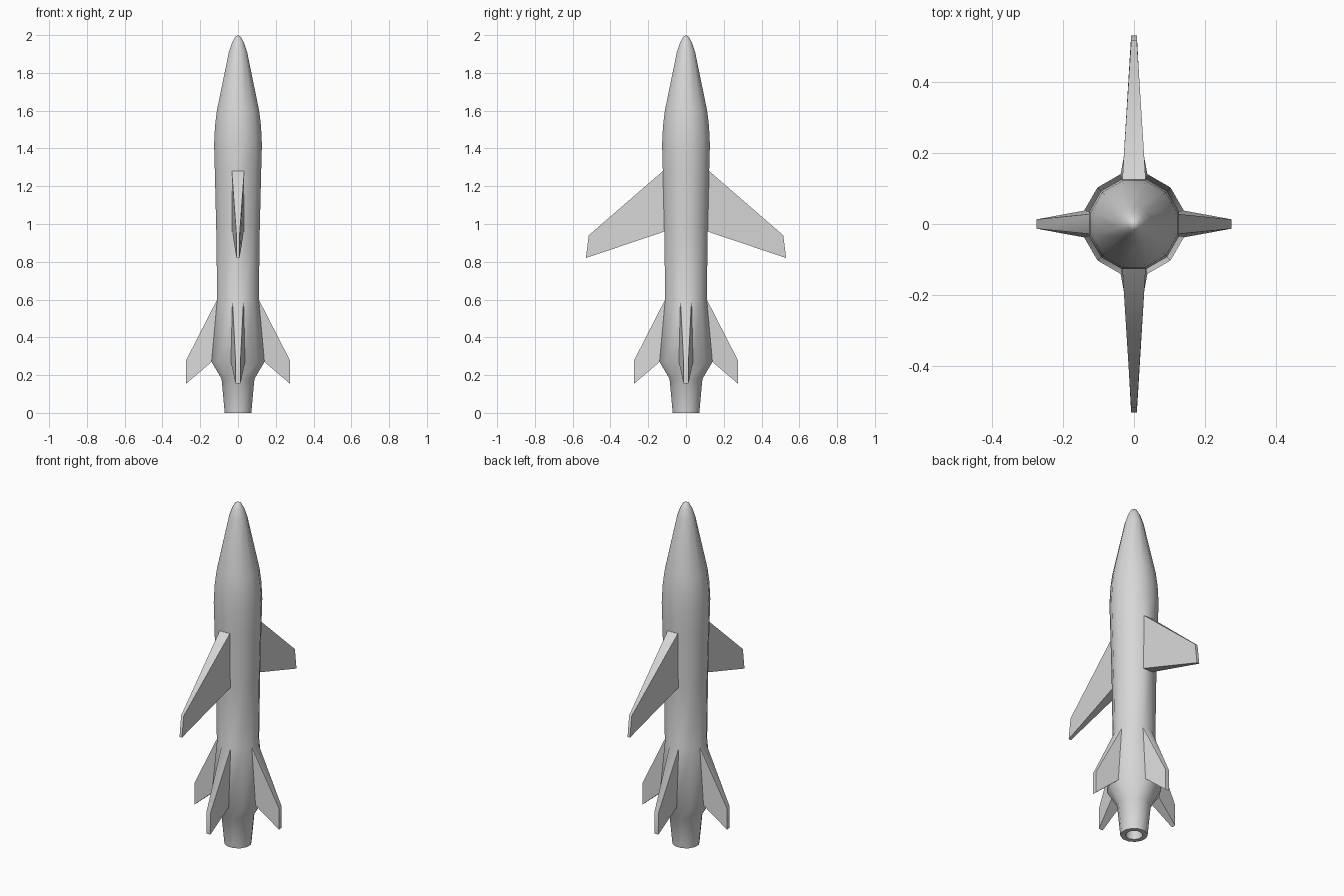
import bpy, bmesh, math
from mathutils import Vector

if "Cube" in bpy.data.objects:
    bpy.data.objects.remove(bpy.data.objects["Cube"])

SIDES = 12
grey = bpy.data.materials.new("light_grey")
grey.diffuse_color = (0.68, 0.68, 0.68, 1)
grey.use_nodes = True
grey.node_tree.nodes["Principled BSDF"].inputs["Base Color"].default_value = grey.diffuse_color

# (radius, height) from the hollow nozzle, round its lip and up to the nose
PROFILE = [(0.038, 0.06), (0.046, 0.0), (0.073, 0.0), (0.09, 0.18), (0.145, 0.27),
           (0.114, 0.60), (0.119, 0.96), (0.127, 1.28), (0.131, 1.42), (0.126, 1.52),
           (0.116, 1.60), (0.050, 1.91), (0.033, 1.96), (0.016, 1.99)]
FIN_BAND, WING_BAND = 4, 6    # bands between rings 4-5 and 6-7

bm = bmesh.new()

# Body: rings with a flat side towards each axis
rings = []
for r, z in PROFILE:
    angles = [math.radians(30 * i - 15) for i in range(SIDES)]
    rings.append([bm.verts.new((r * math.cos(a), r * math.sin(a), z)) for a in angles])
band_faces = {}
for k in range(len(rings) - 1):
    for i in range(SIDES):
        j = (i + 1) % SIDES
        band_faces[k, i] = bm.faces.new((rings[k][i], rings[k][j],
                                         rings[k + 1][j], rings[k + 1][i]))

# Nose tip and nozzle floor
tip = bm.verts.new((0, 0, 2.0))
for i in range(SIDES):
    bm.faces.new((rings[-1][i], rings[-1][(i + 1) % SIDES], tip))
bm.faces.new(list(reversed(rings[0])))


def pull_fin(band, side, low, high, half):
    """Extrude a body face into a tapered fin; low and high are (reach, z) at its tip."""
    a = math.radians(30 * side)
    out = Vector((math.cos(a), math.sin(a), 0))
    across = Vector((-math.sin(a), math.cos(a), 0))
    face = band_faces[band, side]
    mid = face.calc_center_median().z
    new = bmesh.ops.extrude_discrete_faces(bm, faces=[face])["faces"][0]
    for v in new.verts:
        reach, z = low if v.co.z < mid else high
        s = 1 if v.co.dot(across) > 0 else -1
        v.co = out * reach + across * half * s + Vector((0, 0, z))


# Four tail fins and two swept wings
for side in (0, 3, 6, 9):
    pull_fin(FIN_BAND, side, (0.274, 0.155), (0.274, 0.28), 0.013)
for side in (3, 9):
    pull_fin(WING_BAND, side, (0.53, 0.82), (0.515, 0.94), 0.008)

bmesh.ops.recalc_face_normals(bm, faces=bm.faces[:])
mesh = bpy.data.meshes.new("rocket_body")
bm.to_mesh(mesh)
bm.free()
mesh.materials.append(grey)
rocket = bpy.data.objects.new("rocket_body", mesh)
bpy.context.collection.objects.link(rocket)

bpy.context.view_layer.objects.active = rocket
rocket.select_set(True)
bpy.ops.object.shade_smooth_by_angle(angle=math.radians(45))
